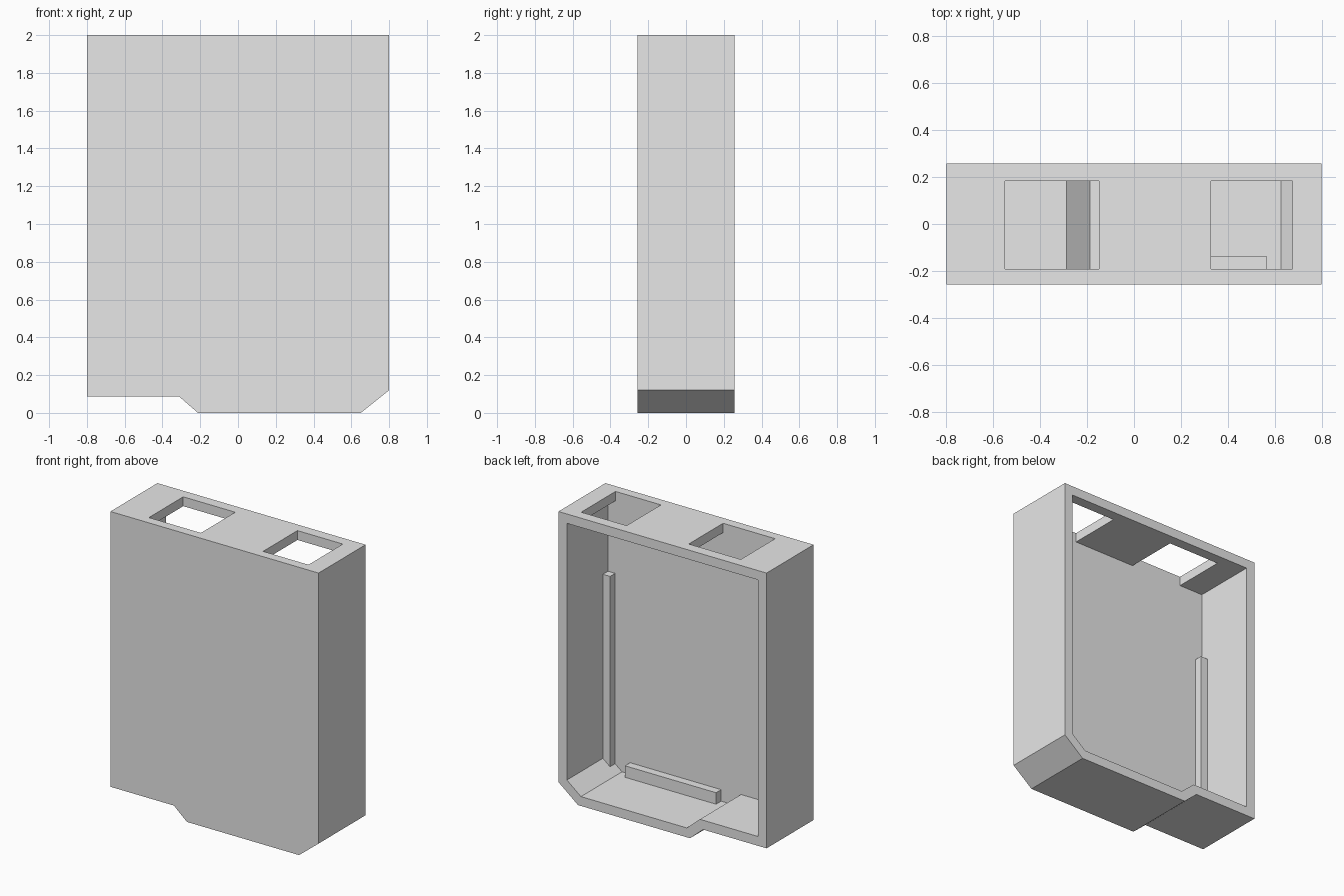
import bpy, bmesh
from mathutils import Vector

if "Cube" in bpy.data.objects:
    bpy.data.objects.remove(bpy.data.objects["Cube"], do_unlink=True)

WALL = 0.065
BACK = 0.258            # half depth
FLOOR = -0.193          # inside of the front panel

grey = bpy.data.materials.new("plain grey")
grey.use_nodes = True
grey.diffuse_color = (0.8, 0.8, 0.8, 1)
grey.node_tree.nodes["Principled BSDF"].inputs["Base Color"].default_value = (0.8, 0.8, 0.8, 1)


def finish(name, bm):
    bmesh.ops.recalc_face_normals(bm, faces=bm.faces)
    mesh = bpy.data.meshes.new(name)
    bm.to_mesh(mesh)
    bm.free()
    mesh.materials.append(grey)
    obj = bpy.data.objects.new(name, mesh)
    bpy.context.collection.objects.link(obj)
    return obj


def prism(profile, y0, y1):
    """Extrude an x-z outline from y0 back to y1; return the bmesh and its back face."""
    bm = bmesh.new()
    face = bm.faces.new([bm.verts.new((x, y0, z)) for x, z in profile])
    ext = bmesh.ops.extrude_face_region(bm, geom=[face])["geom"]
    bmesh.ops.translate(bm, vec=(0, y1 - y0, 0),
                        verts=[v for v in ext if isinstance(v, bmesh.types.BMVert)])
    back = next(f for f in ext if isinstance(f, bmesh.types.BMFace))
    bmesh.ops.recalc_face_normals(bm, faces=bm.faces)
    return bm, back


def box(name, x0, x1, y0, y1, z0, z1):
    bm, _ = prism([(x0, z0), (x1, z0), (x1, z1), (x0, z1)], y0, y1)
    return finish(name, bm)


# Housing: outline extruded, then its back face inset and sunk into a cavity
outline = [(-0.8, 0.087), (-0.312, 0.087), (-0.212, 0), (0.65, 0),
           (0.8, 0.12), (0.8, 2), (-0.8, 2)]
bm, back = prism(outline, -BACK, BACK)
bmesh.ops.inset_individual(bm, faces=[back], thickness=WALL, use_even_offset=True)
sunk = bmesh.ops.extrude_discrete_faces(bm, faces=[back])["faces"][0]
bmesh.ops.translate(bm, verts=sunk.verts, vec=Vector((0, FLOOR - BACK, 0)))
housing = finish("housing", bm)

# Two rectangular openings through the top wall
for x0, x1 in ((-0.55, -0.15), (0.328, 0.677)):
    cutter = box("opening_cutter", x0, x1, FLOOR, 0.184, 1.9, 2.1)
    cutter.hide_render = True
    mod = housing.modifiers.new("opening", "BOOLEAN")
    mod.operation = "DIFFERENCE"
    mod.solver = "EXACT"
    mod.object = cutter
    bpy.context.view_layer.objects.active = housing
    bpy.ops.object.modifier_apply(modifier=mod.name)
    bpy.data.objects.remove(cutter, do_unlink=True)

# Ribs inside the cavity, seated slightly into the walls
RIB = -0.137
box("bottom_rib", -0.135, 0.565, FLOOR - 0.01, RIB, WALL - 0.01, 0.145)
for name, side in (("left_rib", 1), ("right_rib", -1)):
    x0, x1 = sorted((side * 0.68, side * 0.745))
    box(name, x0, x1, FLOOR - 0.01, RIB, 0.1, 1.43)
